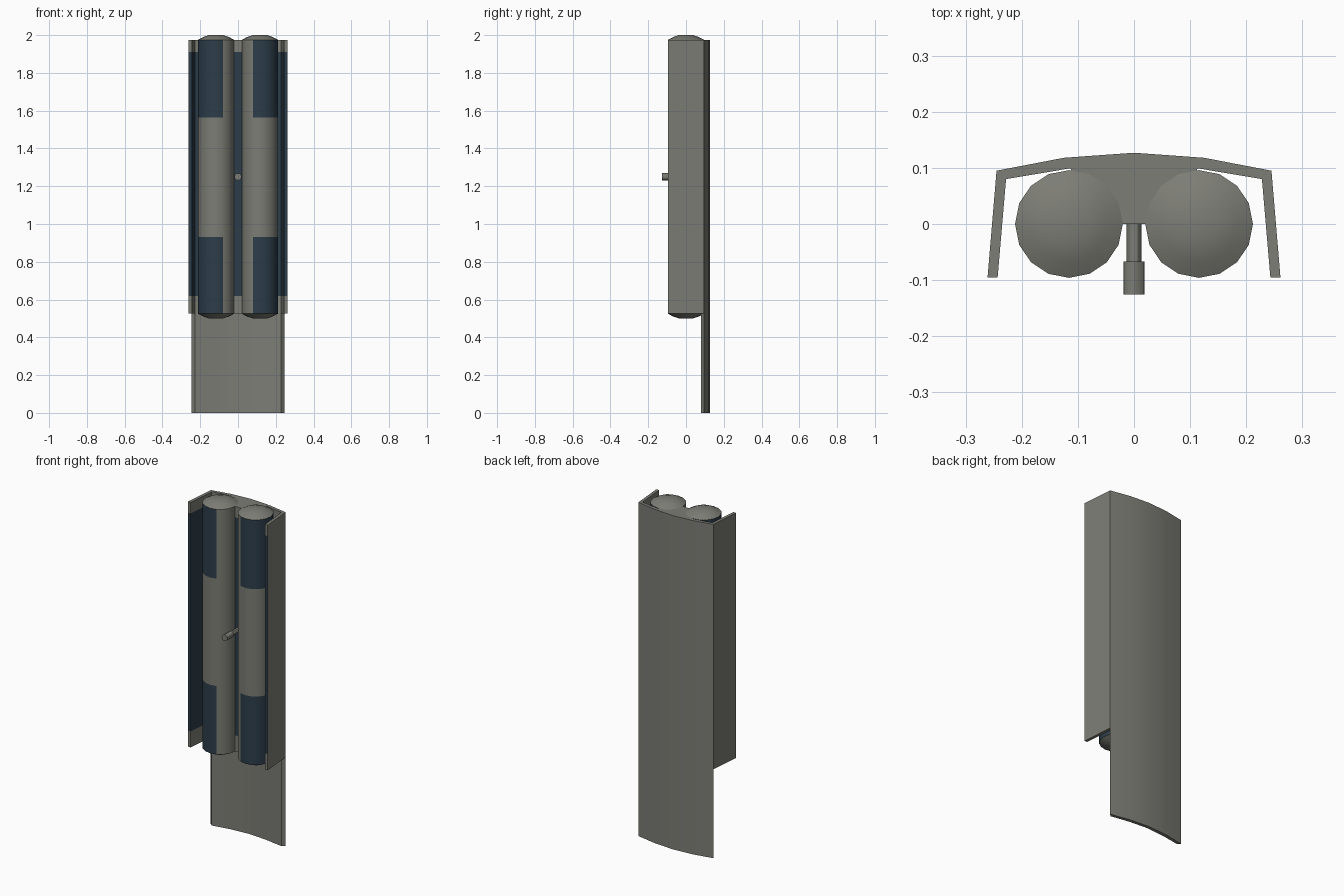
import bpy, bmesh, math

if "Cube" in bpy.data.objects:
    bpy.data.objects.remove(bpy.data.objects["Cube"])


def material(name, rgb):
    m = bpy.data.materials.new(name)
    m.diffuse_color = (*rgb, 1)
    m.use_nodes = True
    m.node_tree.nodes["Principled BSDF"].inputs["Base Color"].default_value = m.diffuse_color
    return m


GREY = material("warm_grey", (0.205, 0.205, 0.18))
DARK = material("dark_blue", (0.026, 0.047, 0.068))
Z0, Z1 = 0.525, 1.975          # extent of the housing
D0, D1 = 0.62, 1.91            # extent of the dark lining


def stack(name, rings, dark=lambda c, n: False):
    """Loft closed rings of points, cap the ends, paint faces by a rule."""
    bm = bmesh.new()
    vs = [[bm.verts.new(p) for p in ring] for ring in rings]
    n = len(vs[0])
    for a, b in zip(vs, vs[1:]):
        for i in range(n):
            j = (i + 1) % n
            bm.faces.new((a[i], a[j], b[j], b[i]))
    bm.faces.new(vs[0][::-1])
    bm.faces.new(vs[-1])
    bmesh.ops.recalc_face_normals(bm, faces=bm.faces)
    for f in bm.faces:
        f.material_index = int(dark(f.calc_center_median(), f.normal))
    me = bpy.data.meshes.new(name)
    bm.to_mesh(me)
    bm.free()
    me.materials.append(GREY)
    me.materials.append(DARK)
    me.shade_smooth()
    me.set_sharp_from_angle(angle=math.radians(30))
    ob = bpy.data.objects.new(name, me)
    bpy.context.collection.objects.link(ob)
    return ob


def prism(name, profile, levels, dark):
    return stack(name, [[(x, y, z) for x, y in profile] for z in levels], dark)


def in_lining(c):
    return D0 < c.z < D1


# Curved back plate, reaching down to the ground
outer = [(-0.245, 0.095), (-0.125, 0.118), (0, 0.127), (0.125, 0.118), (0.245, 0.095)]
inner = [(0.228, 0.080), (0.115, 0.099), (0, 0.108), (-0.115, 0.099), (-0.228, 0.080)]
prism("back_plate", outer + inner, (0, D0, D1, Z1),
      lambda c, n: in_lining(c) and n.y < -0.5)

# Centre web between the tubes
prism("centre_web", [(-0.115, 0.1), (-0.02, 0), (0.02, 0), (0.115, 0.1), (0, 0.109)],
      (Z0, D0, D1, Z1), lambda c, n: in_lining(c) and n.y < 0.5)

for side, s in (("left", -1), ("right", 1)):
    # Side wall, dark on the inside and front rim
    wall = [(s * x, y) for x, y in
            ((0.245, 0.095), (0.261, -0.095), (0.243, -0.095), (0.228, 0.080))]
    prism(side + "_wall", wall, (Z0, D0, D1, Z1),
          lambda c, n: in_lining(c) and (n.x * s < -0.5 or n.y < -0.5))

    # Tube with shallow domed ends and dark wrapped panels
    R, H = 0.096, 0.026
    dome = [(0.35, 1.0), (0.7, 0.56)]
    levels = [(R * r, Z0 - H * (1 - r * r) * 1.14) for r, _ in dome]
    levels += [(R, z) for z in (Z0, 0.93, 1.565, Z1)]
    levels += [(R * r, Z1 + H * (1 - r * r) * 1.14) for r, _ in dome[::-1]]

    def panel(c, n):
        az = math.degrees(math.atan2(-s * n.x, -n.y))
        return (abs(n.z) < 0.1 and not 0.93 < c.z < 1.565
                and not 22.5 < az < 112.5)

    rings = [[(s * 0.116 + r * math.cos(i * math.pi / 8),
               r * math.sin(i * math.pi / 8), z) for i in range(16)]
             for r, z in levels]
    stack(side + "_tube", rings, panel)

# Stepped pin sticking out of the front
pin = [(0.013, 0.01), (0.013, -0.067), (0.019, -0.067), (0.019, -0.126)]
stack("front_pin", [[(r * math.cos(i * math.pi / 6), y, 1.25 + r * math.sin(i * math.pi / 6))
                     for i in range(12)] for r, y in pin])
